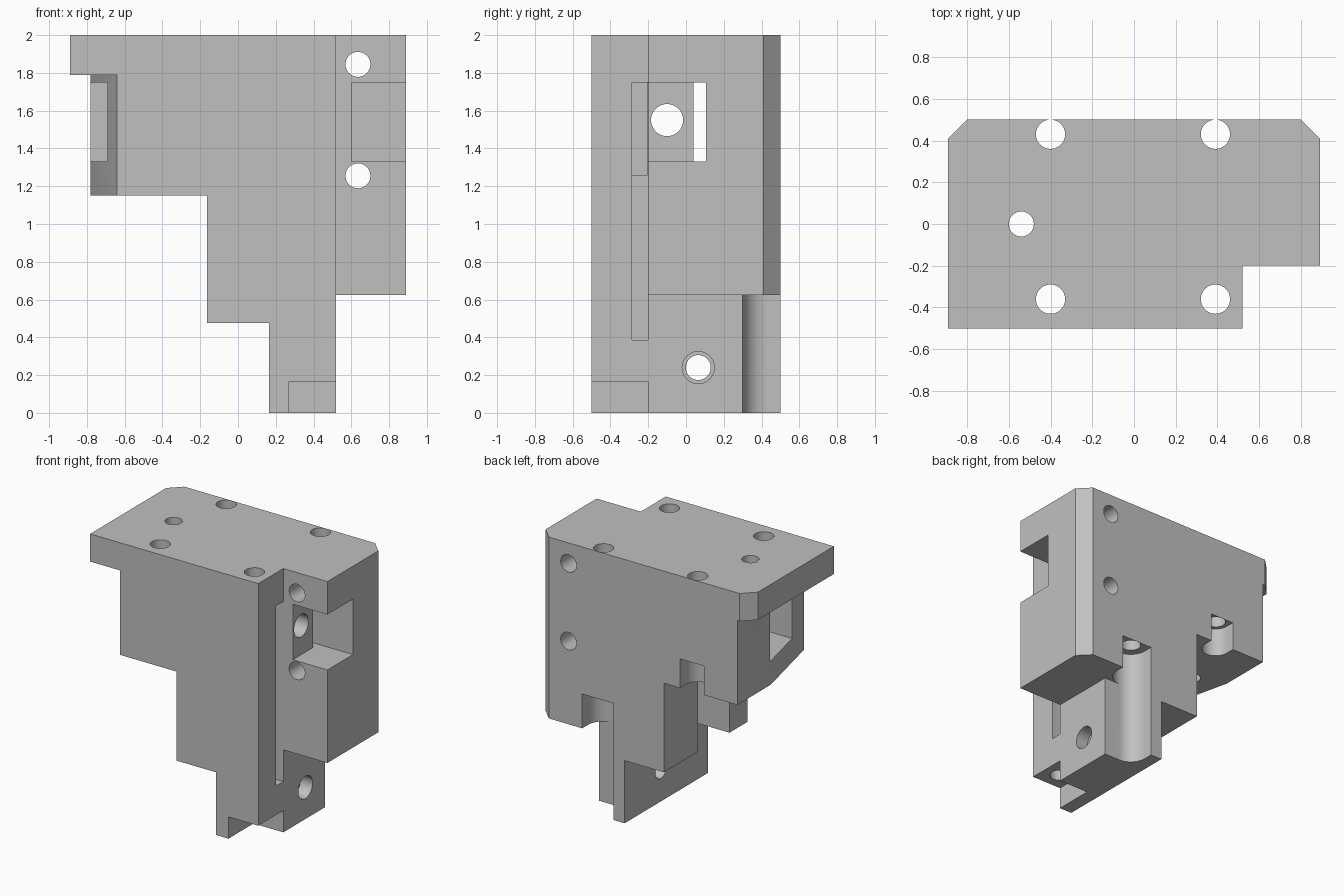
import bpy, bmesh, math
from mathutils import Vector

old = bpy.data.objects.get("Cube")
if old:
    bpy.data.objects.remove(old, do_unlink=True)

grey = bpy.data.materials.new("machined_grey")
grey.use_nodes = True
grey.diffuse_color = (0.53, 0.53, 0.53, 1)
grey.node_tree.nodes["Principled BSDF"].inputs["Base Color"].default_value = (0.53, 0.53, 0.53, 1)


def prism(name, points, axis, lo, hi):
    """Extrude a 2D outline from lo to hi along the x, y or z axis."""
    place = {"x": lambda a, b, t: (t, a, b),
             "y": lambda a, b, t: (a, t, b),
             "z": lambda a, b, t: (a, b, t)}[axis]
    bm = bmesh.new()
    face = bm.faces.new([bm.verts.new(place(a, b, lo)) for a, b in points])
    grown = bmesh.ops.extrude_face_region(bm, geom=[face])["geom"]
    moved = [v for v in grown if isinstance(v, bmesh.types.BMVert)]
    bmesh.ops.translate(bm, verts=moved, vec=Vector(place(0, 0, hi - lo)))
    bmesh.ops.recalc_face_normals(bm, faces=bm.faces)
    mesh = bpy.data.meshes.new(name)
    bm.to_mesh(mesh)
    bm.free()
    mesh.materials.append(grey)
    obj = bpy.data.objects.new(name, mesh)
    bpy.context.collection.objects.link(obj)
    return obj


def arc(a, b, r, start=0, sweep=360, steps=48):
    count = steps if sweep == 360 else steps + 1
    angles = [math.radians(start + sweep * i / steps) for i in range(count)]
    return [(a + r * math.cos(t), b + r * math.sin(t)) for t in angles]


def cut(points, axis, lo, hi):
    """Subtract a prism from the body."""
    cutter = prism("cutter", points, axis, lo, hi)
    cutter.hide_render = True
    mod = body.modifiers.new("cut", "BOOLEAN")
    mod.operation = "DIFFERENCE"
    mod.solver = "EXACT"
    mod.object = cutter
    bpy.context.view_layer.objects.active = body
    bpy.ops.object.modifier_apply(modifier=mod.name)
    bpy.data.objects.remove(cutter, do_unlink=True)


def cut_box(x0, x1, y0, y1, z0, z1):
    cut([(x0, y0), (x1, y0), (x1, y1), (x0, y1)], "z", z0, z1)


# Stepped body with the overhanging top plate
body = prism("bracket_body", [
    (-0.89, 2), (-0.89, 1.79), (-0.78, 1.79), (-0.78, 1.15), (-0.165, 1.15),
    (-0.165, 0.475), (0.165, 0.475), (0.165, 0), (0.52, 0), (0.52, 0.625),
    (0.89, 0.625), (0.89, 2)], "y", -0.5, 0.5)

# Front corner step and chamfered back corners
cut_box(0.52, 1, -0.6, -0.2, -0.1, 2.1)
for s in (-1, 1):
    cut([(s * 0.7, 0.6), (s * 1.0, 0.6), (s * 1.0, 0.3)], "z", -0.1, 2.1)

# Tapered side under the plate
cut([(-0.78, 0.1), (-0.617, -0.6), (-1, -0.6), (-1, 0.1)], "z", 1.0, 1.79)

# Side window, slit and flange pocket
cut_box(-1, 0.3, -0.285, 0.105, 1.33, 1.75)
cut_box(0.2, 0.7, 0.04, 0.105, 1.33, 1.75)
cut_box(0.6, 1, -0.3, 0.105, 1.33, 1.75)
cut(arc(-0.1, 1.55, 0.085), "x", 0.2, 0.7)

# Slot under the middle step
cut_box(-0.3, 0.165, -0.285, 0.09, 0.3, 1.15)

# Blind groove in the right wall, deeper towards the top
cut_box(0.43, 0.53, -0.285, -0.2, 0.385, 1.75)
cut_box(0.38, 0.53, -0.285, -0.205, 1.26, 1.75)

# Corner notch at the foot
cut_box(0.27, 0.6, -0.6, -0.2, -0.1, 0.165)

# Vertical screw holes
for x, y, r in ((-0.4, 0.43, 0.07), (0.39, 0.43, 0.07),
                (-0.4, -0.36, 0.07), (0.39, -0.36, 0.07), (-0.54, 0, 0.06)):
    cut(arc(x, y, r), "z", -0.1, 2.1)

# Round-ended screw head channels open to the back
for x, r, z0, z1 in ((0.39, 0.13, -0.1, 0.885), (-0.4, 0.1, 1.1, 1.37)):
    cut(arc(x, 0.43, r, 180, 180, 32) + [(x + r, 0.6), (x - r, 0.6)], "z", z0, z1)
cut_box(0.39, 0.6, 0.3, 0.6, -0.1, 0.625)

# Flange holes and counterbored foot hole
for z in (1.845, 1.255):
    cut(arc(0.635, z, 0.066), "y", -0.6, 0.6)
cut(arc(0.065, 0.24, 0.066), "x", 0.1, 0.6)
cut(arc(0.065, 0.24, 0.085), "x", 0.42, 0.6)

# Smooth bores, sharp edges
bpy.ops.object.select_all(action="DESELECT")
body.select_set(True)
bpy.context.view_layer.objects.active = body
bpy.ops.object.shade_smooth_by_angle(angle=math.radians(30))
